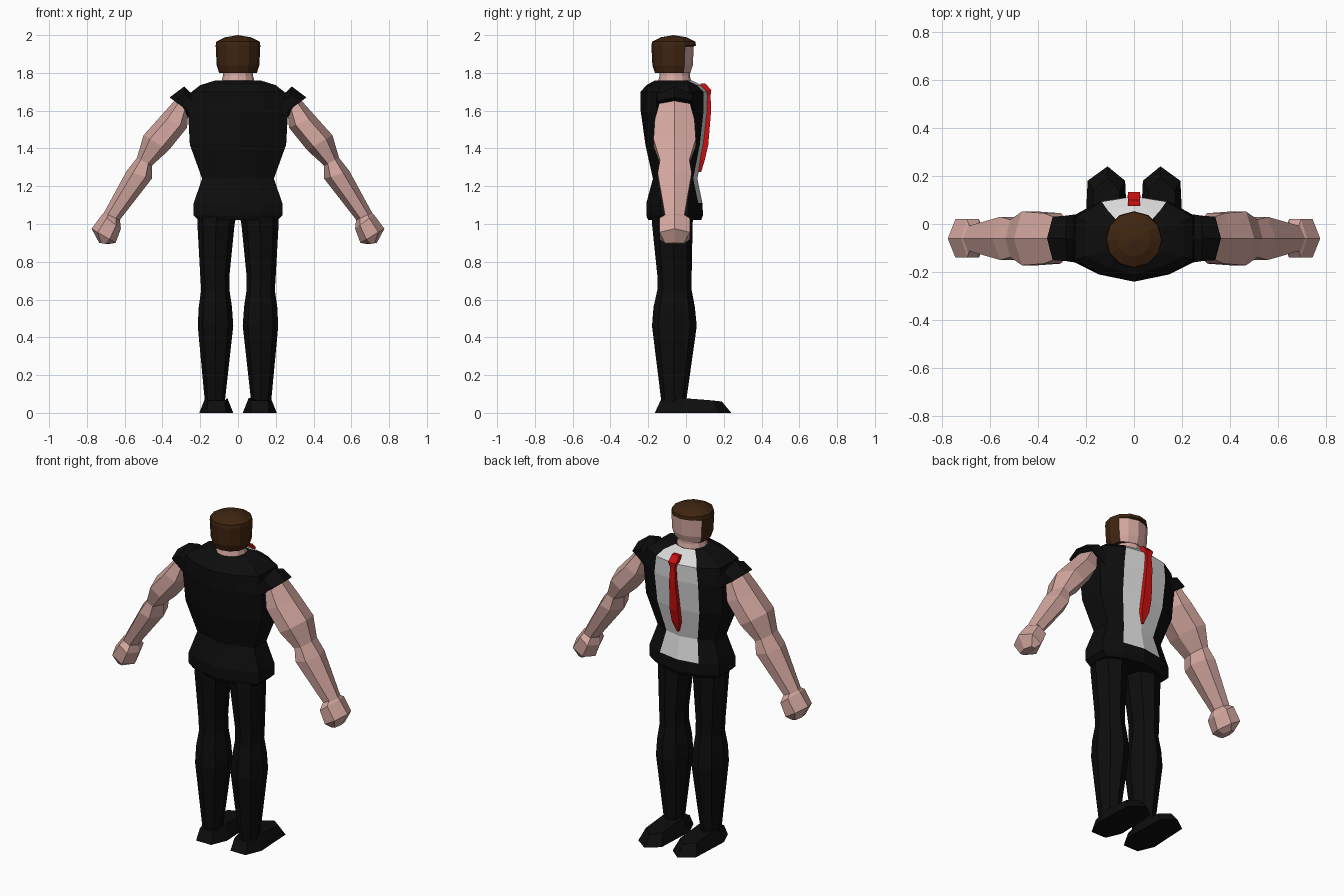
import bpy, bmesh
from math import cos, sin, pi

cube = bpy.data.objects.get("Cube")
if cube:
    bpy.data.objects.remove(cube)


def material(name, rgb):
    m = bpy.data.materials.new(name)
    m.use_nodes = True
    m.diffuse_color = (*rgb, 1)
    m.node_tree.nodes["Principled BSDF"].inputs["Base Color"].default_value = (*rgb, 1)
    return m


BLACK = material("black cloth", (0.004, 0.004, 0.004))
WHITE = material("white shirt", (0.7, 0.7, 0.7))
SKIN = material("skin", (0.66, 0.39, 0.35))
HAIR = material("brown hair", (0.05, 0.018, 0.005))
RED = material("red tie", (0.6, 0.005, 0.005))
CY = -0.06  # depth of the body's axis


def loft(name, rings, mats, rule=None):
    """Skin a list of equal point rings, cap both ends, flat shaded."""
    bm = bmesh.new()
    loops = [[bm.verts.new(p) for p in ring] for ring in rings]
    n = len(loops[0])
    for a, b in zip(loops, loops[1:]):
        for i in range(n):
            j = (i + 1) % n
            bm.faces.new((a[i], a[j], b[j], b[i]))
    bm.faces.new(loops[0])
    bm.faces.new(loops[-1])
    bmesh.ops.remove_doubles(bm, verts=bm.verts, dist=0.0005)
    bmesh.ops.recalc_face_normals(bm, faces=bm.faces)
    if rule:
        for f in bm.faces:
            f.material_index = rule(f.calc_center_median())
    mesh = bpy.data.meshes.new(name)
    bm.to_mesh(mesh)
    bm.free()
    for m in mats:
        mesh.materials.append(m)
    ob = bpy.data.objects.new(name, mesh)
    bpy.context.collection.objects.link(ob)
    return ob


def oval(x, y, z, rx, ry, n, turn=0.0):
    return [(x + rx * cos(2 * pi * i / n + turn), y + ry * sin(2 * pi * i / n + turn), z)
            for i in range(n)]


# Jacket with a shirt panel down the chest
def torso_ring(z, w, back, front):
    half = [(0.55 * w, back + 0.03), (w, (CY + back) / 2),
            (w, (CY + front) / 2), (0.55 * w, front - 0.022)]
    right = [(-x, y) for x, y in reversed(half)]
    return [(x, y, z) for x, y in [(0, back)] + half + [(0, front)] + right]


torso = [(1.02, 0.21, -0.2, 0.08), (1.045, 0.235, -0.21, 0.09), (1.11, 0.235, -0.21, 0.087),
         (1.24, 0.19, -0.175, 0.06), (1.42, 0.255, -0.215, 0.095), (1.6, 0.265, -0.24, 0.115),
         (1.7, 0.245, -0.24, 0.115), (1.735, 0.2, -0.21, 0.08), (1.76, 0.12, -0.165, 0.03)]
loft("jacket", [torso_ring(*t) for t in torso], [BLACK, WHITE],
     lambda c: int(abs(c.x) < 0.08 and c.y > 0 and 1.12 < c.z < 1.755))

# Neck
loft("neck", [oval(0, CY, z, r, r, 12) for z, r in ((1.74, 0.09), (1.765, 0.085), (1.785, 0.08), (1.83, 0.08))],
     [SKIN])

# Head: hair at the back, sides and crown, face set back under the fringe
head = []
for z, r in ((1.8, 0.1), (1.84, 0.113), (1.94, 0.118), (1.945, 0.118),
             (1.965, 0.115), (1.988, 0.07), (2.0, 0.001)):
    ring = oval(0, CY - 0.005, z, r, r, 12)
    if z < 1.942:
        ring = [(x, y - 0.012 if y > 0.01 else y, zz) for x, y, zz in ring]
    head.append(ring)
loft("head", head, [HAIR, SKIN], lambda c: int(c.y > 0 and c.z < 1.941))

# Tie: knot, then a blade that widens and ends in a point
tie = [(1.745, 0.024, 0.075, 0.1), (1.71, 0.026, 0.09, 0.134), (1.68, 0.015, 0.105, 0.13),
       (1.6, 0.02, 0.11, 0.133), (1.42, 0.027, 0.09, 0.118), (1.34, 0.025, 0.075, 0.1),
       (1.275, 0.004, 0.066, 0.08)]
loft("tie", [[(-w, a, z), (w, a, z), (w, b, z), (-w, b, z)] for z, w, a, b in tie], [RED])


# Limb section: six sides with ridges at its upper and lower edge
def limb_ring(s, ux, uz, lx, lz, d):
    def at(t, y):
        return (s * (ux + (lx - ux) * t), CY + y, uz + (lz - uz) * t)
    return [at(0, 0), at(0.25, d), at(0.75, d), at(1, 0), at(0.75, -d), at(0.25, -d)]


sleeve = [(0.18, 1.735, 0.18, 1.52, 0.1), (0.25, 1.695, 0.24, 1.54, 0.1),
          (0.285, 1.728, 0.262, 1.56, 0.095), (0.362, 1.67, 0.268, 1.6, 0.09)]
arm = [(0.33, 1.66, 0.262, 1.6, 0.08), (0.41, 1.57, 0.27, 1.51, 0.105),
       (0.5, 1.47, 0.367, 1.39, 0.112), (0.535, 1.35, 0.455, 1.31, 0.078),
       (0.59, 1.28, 0.456, 1.24, 0.09), (0.715, 1.05, 0.635, 1.01, 0.05)]
hand = [(0.705, 1.06, 0.625, 1.02, 0.05), (0.72, 1.05, 0.62, 0.975, 0.08),
        (0.775, 0.975, 0.648, 0.9, 0.08), (0.735, 0.9, 0.69, 0.893, 0.05)]

# Trouser levels: height, inner x, outer x, back y, front y
leg = [(0.055, 0.07, 0.175, -0.13, 0.0), (0.46, 0.025, 0.213, -0.18, 0.057),
       (0.56, 0.032, 0.208, -0.172, 0.047), (0.65, 0.045, 0.195, -0.152, 0.03),
       (0.73, 0.045, 0.2, -0.152, 0.03), (1.0, 0.018, 0.215, -0.18, 0.035),
       (1.08, 0.0, 0.215, -0.18, 0.04)]

# Shoe outlines: half width, y and height, from heel to toe
sole = [(0.05, -0.165, 0), (0.09, -0.07, 0), (0.078, 0.18, 0)]
upper = [(0.045, -0.135, 0.065), (0.058, -0.04, 0.08), (0.055, 0.14, 0.066)]


def shoe_ring(s, pts, tip):
    outer = [(s * (0.115 + w), y, z) for w, y, z in pts]
    inner = [(s * (0.115 - w), y, z) for w, y, z in reversed(pts)]
    return outer + [(s * 0.11, *tip)] + inner


for s, side in ((1, "left"), (-1, "right")):
    loft(side + "_sleeve", [limb_ring(s, *r) for r in sleeve], [BLACK])
    loft(side + "_arm", [limb_ring(s, *r) for r in arm], [SKIN])
    loft(side + "_hand", [limb_ring(s, *r) for r in hand], [SKIN])
    loft(side + "_trouser_leg",
         [oval(s * (a + b) / 2, (c + d) / 2, z, (b - a) / 2, (d - c) / 2, 8) for z, a, b, c, d in leg],
         [BLACK])
    loft(side + "_shoe", [shoe_ring(s, sole, (0.24, 0)), shoe_ring(s, upper, (0.19, 0.06))], [BLACK])
